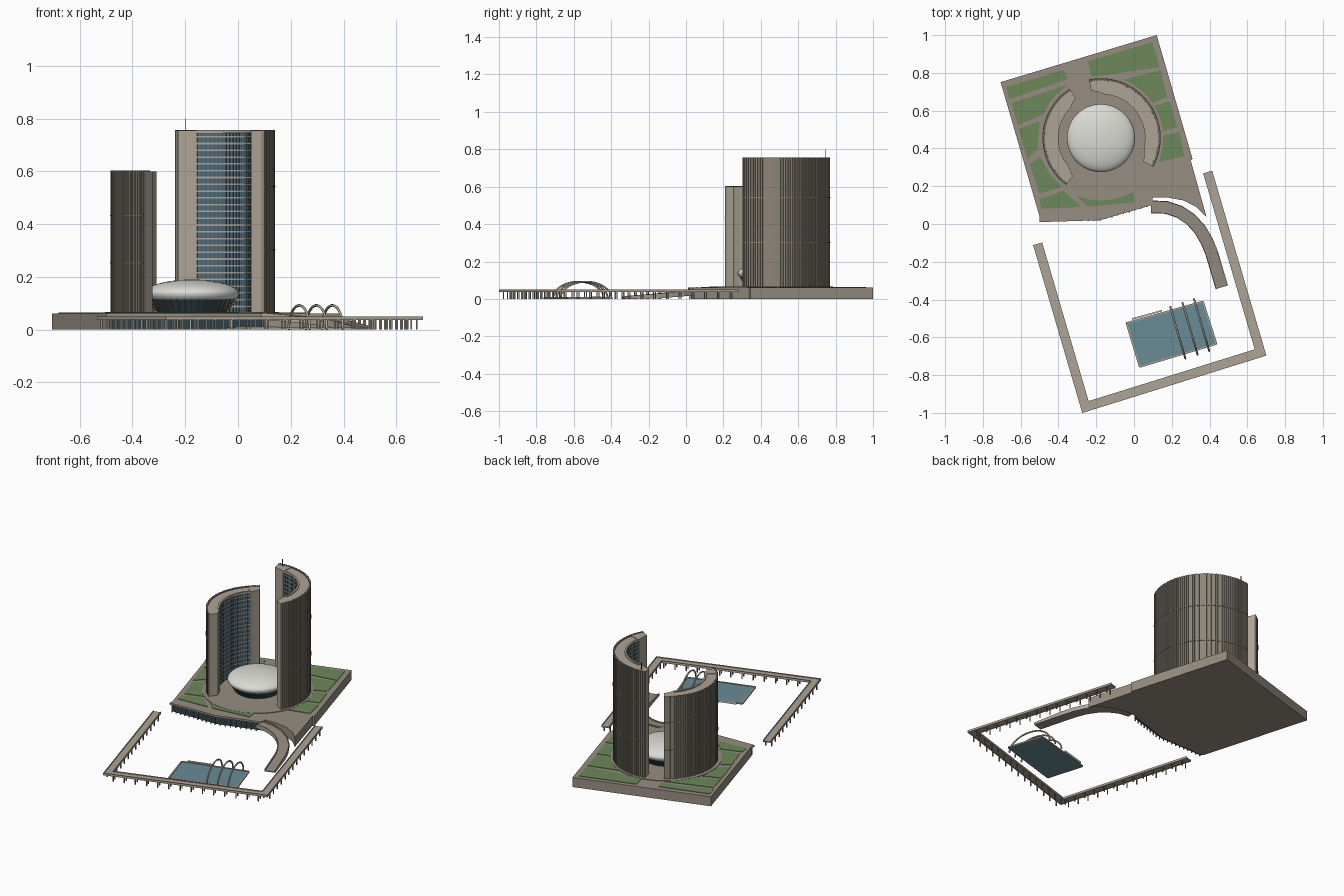
import bpy, bmesh
from math import sin, cos, pi, radians, hypot
from mathutils import Vector

if "Cube" in bpy.data.objects:
    bpy.data.objects.remove(bpy.data.objects["Cube"])


def mat(name, r, g, b):
    m = bpy.data.materials.new(name)
    m.diffuse_color = (r, g, b, 1)
    m.use_nodes = True
    m.node_tree.nodes["Principled BSDF"].inputs["Base Color"].default_value = m.diffuse_color
    return m


CONC = mat("concrete", .42, .37, .30)
RIB = mat("ribbed_concrete", .27, .24, .19)
PAVE = mat("paving", .31, .27, .22)
GRASS = mat("grass", .15, .25, .10)
WATER = mat("water", .14, .26, .30)
WHITE = mat("white_roof", .70, .71, .66)
GLASS = mat("dark_glass", .03, .06, .08)
BLUE = mat("blue_glass", .08, .15, .20)
CX, CY = -.175, .455          # shared centre of the towers and dome
TOP = .062                    # podium deck height


def finish(bm, name, m):
    bmesh.ops.recalc_face_normals(bm, faces=bm.faces)
    me = bpy.data.meshes.new(name)
    bm.to_mesh(me)
    bm.free()
    me.materials.append(m)
    ob = bpy.data.objects.new(name, me)
    bpy.context.collection.objects.link(ob)
    return ob


# chains of solid quads; each chain is a list of (left xy, right xy, z0, z1)
def chains(name, parts, m):
    bm = bmesh.new()
    for part in parts:
        rings = [[bm.verts.new((*p, z)) for p, z in ((l, a), (l, b), (r, b), (r, a))]
                 for l, r, a, b in part]
        bm.faces.new(rings[0])
        bm.faces.new(rings[-1])
        for q, s in zip(rings, rings[1:]):
            for k in range(4):
                bm.faces.new((q[k], q[k - 1], s[k - 1], s[k]))
    return finish(bm, name, m)


def prism(name, polys, z0, z1, m):
    bm = bmesh.new()
    for pts in polys:
        f = bm.faces.new([bm.verts.new((x, y, z0)) for x, y in pts])
        g = bmesh.ops.extrude_face_region(bm, geom=[f])
        bmesh.ops.translate(bm, vec=(0, 0, z1 - z0),
                            verts=[v for v in g["geom"] if isinstance(v, bmesh.types.BMVert)])
    return finish(bm, name, m)


def posts(name, pts, z0, z1, w, m):
    return chains(name, [[((x - w, y + s * w), (x + w, y + s * w), z0, z1) for s in (-1, 1)]
                         for x, y in pts], m)


def polar(r, a):
    return (CX + r * cos(radians(a)), CY + r * sin(radians(a)))


# annular sector; the inner radius may taper from r0 to r0b
def sector(r0, r1, a0, a1, z0, z1, n=24, r0b=None):
    r0b = r0 if r0b is None else r0b
    return [(polar(r0 + (r0b - r0) * i / n, a0 + (a1 - a0) * i / n),
             polar(r1, a0 + (a1 - a0) * i / n), z0, z1) for i in range(n + 1)]


# band offset sideways from a path, with mitred corners
def ribbon(path, o0, o1, zs):
    P = [Vector(p) for p in path]
    out = []
    for i, p in enumerate(P):
        d0 = (P[max(i, 1)] - P[max(i, 1) - 1]).normalized()
        j = min(i, len(P) - 2)
        d1 = (P[j + 1] - P[j]).normalized()
        n = Vector((-d0.y - d1.y, d0.x + d1.x)).normalized()
        n /= max(.3, n.dot(Vector((-d1.y, d1.x))))
        out.append((tuple(p + n * o0), tuple(p + n * o1), *zs[i]))
    return out


def lathe(name, prof, m, n=64):
    bm = bmesh.new()
    rings = [[bm.verts.new((*polar(r, 360 * i / n), z)) for i in range(n)] for r, z in prof]
    for a, b in zip(rings, rings[1:]):
        for i in range(n):
            bm.faces.new((a[i - 1], a[i], b[i], b[i - 1]))
    bm.faces.new(rings[0])
    bm.faces.new(rings[-1])
    ob = finish(bm, name, m)
    bpy.context.view_layer.objects.active = ob
    ob.select_set(True)
    bpy.ops.object.shade_smooth_by_angle(angle=radians(35))
    ob.select_set(False)


# podium: recessed body, overhanging deck, glazed front with columns
back = [(-.5, .04), (-.706, .751), (.12, 1.0), (.31, .344), (.30, .338), (.384, .037)]
curve = [(.33, .09), (.26, .125), (.18, .14), (.10, .14)]
prism("podium_body", [back + curve + [(.095, .13), (-.18, .045)]], 0, .05, PAVE)
prism("podium_deck", [[(-.5, .01)] + back + curve + [(.095, .10), (-.18, .02)]], .05, TOP, PAVE)
front = [(-.49, .034), (-.18, .038), (.09, .118)]
chains("podium_front_glass", [ribbon(front, -.004, .008, [(0, .05)] * 3)], GLASS)
posts("podium_columns", [(-.49 + .031 * i, .02 + (0 if i < 10 else (i - 10) * .009))
                         for i in range(19)], 0, .05, .003, CONC)

# lawns and round plaza
lawns = [
    [(-.68, .725), (-.373, .815), (-.352, .767), (-.66, .66)],
    [(-.648, .64), (-.36, .735), (-.36, .688), (-.474, .582), (-.616, .524)],
    [(-.61, .503), (-.50, .545), (-.51, .397), (-.564, .344)],
    [(-.553, .317), (-.5, .354), (-.384, .196), (-.5, .16)],
    [(-.5, .132), (-.373, .175), (-.278, .09), (-.49, .08)],
    [(-.352, .196), (-.013, .206), (.003, .116), (-.246, .09)],
    [(-.246, .862), (.098, .963), (.135, .83), (-.225, .778)],
    [(-.077, .757), (.14, .815), (.177, .672), (.082, .635)],
    [(.093, .62), (.188, .65), (.23, .513), (.146, .492)],
    [(.146, .466), (.24, .487), (.267, .36), (.135, .328)]]
prism("lawns", lawns, TOP, TOP + .003, GRASS)
lathe("round_plaza", [(.33, TOP), (.33, TOP + .004)], PAVE)


# curved tower: ribbed outer wall, core, solid ends, glazed inner face
def tower(name, R, a0, g0, g1, a1, h, floors, belts):
    n = int((a1 - a0) / 2.4)
    step = (a1 - a0) / n
    wall = []
    for i in range(n):
        for t, dr in ((0, 0), (.5, 0), (.56, .006), (.94, .006)):
            a = a0 + (i + t) * step
            wall.append((polar(R - .012, a), polar(R - dr, a), TOP, h))
    wall.append((polar(R - .012, a1), polar(R, a1), TOP, h))
    chains(name + "_ribbed_wall", [wall], RIB)
    r = R - .08
    chains(name + "_core", [sector(r + .008, R - .012, g0, g1, TOP, h - .006)], CONC)
    chains(name + "_end_walls", [sector(r + .022, R - .012, a0, g0, TOP, h - .003, 4, r - .004),
                                 sector(r - .004, R - .012, g1, a1, TOP, h - .003, 4, r + .022)], CONC)
    chains(name + "_glazing", [sector(r + .003, r + .008, g0, g1, TOP, h - .01)], BLUE)
    fh = (h - TOP) / floors
    bands = [sector(r, r + .004, g0, g1, TOP + fh * k - .003, TOP + fh * k + .003)
             for k in range(1, floors)]
    bands.append(sector(r - .002, r + .01, g0, g1, h - .012, h))
    chains(name + "_floor_bands", bands, CONC)
    m = int((g1 - g0) / 4)
    chains(name + "_mullions", [sector(r + .001, r + .004, a - .15, a + .15, TOP, h - .01, 1)
                                for a in [g0 + (g1 - g0) * k / m for k in range(1, m)]], GLASS)
    chains(name + "_belts", [sector(R - .007, R + .0015, a0, a1, z, z + .004, 40)
                             for z in belts], RIB)


tower("east_tower", .315, -29, -11.5, 85, 101.6, .757, 27, (.30, .54))
tower("west_tower", .308, 122.5, 136, 220, 233.5, .603, 20, (.25, .43))
posts("antenna", [(-.2, .745)], .74, .80, .0015, GLASS)

# saucer dome on a flared glass bowl with struts
lathe("dome_bowl", [(.128, TOP), (.135, .075), (.166, .122)], GLASS)
lathe("dome_roof", [(.164, .114), (.176, .124), (.180, .137)] +
      [(.18 * cos(t * pi / 20), .137 + .053 * sin(t * pi / 20)) for t in range(1, 10)] +
      [(.004, .19)], WHITE)
bm = bmesh.new()
for i in range(36):
    a = i * 10
    q = [bm.verts.new((*polar(r, a + d), z)) for d in (-.5, .5)
         for r, z in ((.136, .07), (.140, .07), (.169, .118), (.164, .118))]
    for f in ((0, 1, 2, 3), (7, 6, 5, 4), (0, 4, 5, 1), (1, 5, 6, 2), (2, 6, 7, 3), (3, 7, 4, 0)):
        bm.faces.new([q[k] for k in f])
finish(bm, "bowl_struts", RIB)

# raised walkway around the square
walk = [(-.51, -.105), (-.257, -.969), (.67, -.68), (.39, .275)]
chains("walkway_slab", [ribbon(walk, -.025, .025, [(.038, .045)] * 4)], CONC)
chains("walkway_edges", [ribbon(walk, o, o + .004, [(.036, .05)] * 4) for o in (-.025, .021)], CONC)
cols = []
for (x0, y0), (x1, y1) in zip(walk, walk[1:]):
    L = hypot(x1 - x0, y1 - y0)
    dx, dy = (x1 - x0) / L, (y1 - y0) / L
    k = round(L / .07)
    for i in range(k):
        s = (i + .5) * L / k
        cols += [(x0 + dx * s - dy * o, y0 + dy * s + dx * o) for o in (-.018, .018)]
posts("walkway_columns", cols, 0, .038, .003, RIB)

# curved ramp with side parapets
path = [(.09, .09), (.17, .088), (.24, .065), (.30, .025), (.35, -.03),
        (.385, -.09), (.41, -.15), (.465, -.335)]
run = [0]
for p, q in zip(path, path[1:]):
    run.append(run[-1] + hypot(q[0] - p[0], q[1] - p[1]))
tops = [.056 - .05 * s / run[-1] for s in run]
chains("ramp", [ribbon(path, -.032, .032, [(max(0, z - .018), z) for z in tops])], PAVE)
chains("ramp_parapets", [ribbon(path, o, o + .005, [(max(0, z - .018), z + .008) for z in tops])
                         for o in (-.034, .029)], CONC)

# pool with rim, three arches and a low bar at its edge
pool = [(-.04, -.524), (.365, -.41), (.437, -.635), (.03, -.757)]
prism("pool_water", [pool], 0, .006, WATER)
loop = pool + pool[:1]
chains("pool_rim", [ribbon([p, q], -.004, .004, [(0, .009)] * 2) for p, q in zip(loop, loop[1:])], CONC)
chains("pool_bar", [ribbon([(-.01, -.503), (.148, -.459)], -.004, .004, [(0, .012)] * 2)], WHITE)
for i, (x, y) in enumerate(((.232, -.575), (.297, -.555), (.358, -.535))):
    cu = bpy.data.curves.new("pool_arch", "CURVE")
    cu.dimensions, cu.bevel_depth, cu.bevel_resolution = "3D", .005, 2
    sp = cu.splines.new("POLY")
    sp.points.add(24)
    for k, p in enumerate(sp.points):
        c, s = cos(pi * k / 24), sin(pi * k / 24)
        p.co = (x - .04 * c, y + .137 * c, .092 * s, 1)
    cu.materials.append(CONC)
    bpy.context.collection.objects.link(bpy.data.objects.new("pool_arch_%d" % (i + 1), cu))
